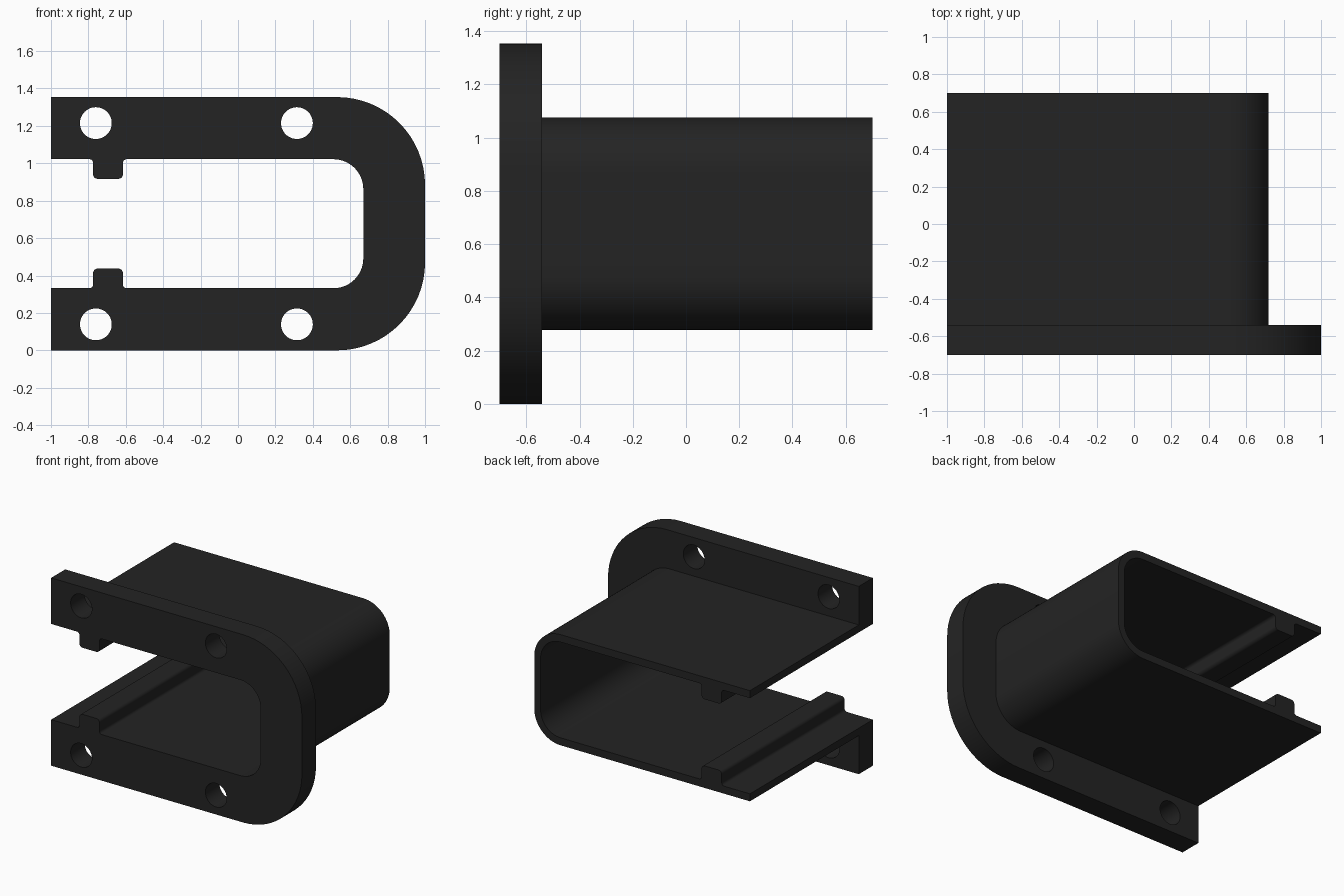
import bpy, math
from mathutils import Vector

if "Cube" in bpy.data.objects:
    bpy.data.objects.remove(bpy.data.objects["Cube"])

MID = 0.677                                   # height of the mirror plane
black = bpy.data.materials.new("matte black")
black.diffuse_color = (0.017, 0.017, 0.017, 1)
black.use_nodes = True
black.node_tree.nodes["Principled BSDF"].inputs["Base Color"].default_value = black.diffuse_color


def fillet(points, steps=16):
    """Round each (x, z, radius) corner of a closed outline."""
    out = []
    for i, (x, z, r) in enumerate(points):
        p = Vector((x, z))
        if r == 0:
            out.append(p)
            continue
        a = (Vector(points[i - 1][:2]) - p).normalized()
        b = (Vector(points[(i + 1) % len(points)][:2]) - p).normalized()
        c = p + (a + b) * r                   # all corners are square
        for k in range(steps + 1):
            t = k / steps * math.pi / 2
            out.append(c - b * r * math.cos(t) - a * r * math.sin(t))
    return out


def circle(x, z, r, n=48):
    return [Vector((x + r * math.cos(2 * math.pi * k / n),
                    z + r * math.sin(2 * math.pi * k / n))) for k in range(n)]


def extrude(name, loops, y0, y1):
    """Fill outlines in the XZ plane (inner loops become holes), extrude in Y."""
    cu = bpy.data.curves.new(name, 'CURVE')
    cu.dimensions = '2D'
    cu.fill_mode = 'BOTH'
    cu.extrude = (y1 - y0) / 2
    for loop in loops:
        s = cu.splines.new('POLY')
        s.points.add(len(loop) - 1)
        for pt, v in zip(s.points, loop):
            pt.co = (v.x, v.y, 0, 1)
        s.use_cyclic_u = True
    ob = bpy.data.objects.new(name, cu)
    bpy.context.collection.objects.link(ob)
    ob.rotation_euler.x = math.pi / 2
    ob.location.y = (y0 + y1) / 2
    bpy.ops.object.select_all(action='DESELECT')
    ob.select_set(True)
    bpy.context.view_layer.objects.active = ob
    bpy.ops.object.convert(target='MESH')
    ob = bpy.context.object
    # Weld caps to walls so the rounded corners shade cleanly
    bpy.ops.object.mode_set(mode='EDIT')
    bpy.ops.mesh.select_all(action='SELECT')
    bpy.ops.mesh.remove_doubles(threshold=0.0001)
    bpy.ops.mesh.normals_make_consistent(inside=False)
    bpy.ops.object.mode_set(mode='OBJECT')
    ob.data.materials.clear()
    ob.data.materials.append(black)
    bpy.ops.object.shade_smooth_by_angle(angle=math.radians(30))
    return ob


def channel(right, half, radius):
    """C-shaped outline: outer edge given, shared inner edge with guide ribs."""
    inner = [(-1, 0.345, 0), (-0.775, 0.345, 0.02), (-0.775, 0.24, 0.025),
             (-0.615, 0.24, 0.025), (-0.615, 0.345, 0.02), (0.67, 0.345, 0.16)]
    lower = [(x, MID - h, r) for x, h, r in inner]
    upper = [(x, MID + h, r) for x, h, r in reversed(inner)]
    outer = [(-1, MID + half, 0), (right, MID + half, radius),
             (right, MID - half, radius), (-1, MID - half, 0)]
    return fillet(lower + upper + outer)


# Mounting flange with four screw holes
holes = [circle(x, MID + s * 0.538, 0.085) for x in (-0.76, 0.315) for s in (-1, 1)]
extrude("mounting_flange", [channel(1.0, MID, 0.47)] + holes, -0.70, -0.54)

# Thin-walled sleeve behind the flange
extrude("sleeve", [channel(0.72, 0.399, 0.21)], -0.54, 0.70)
